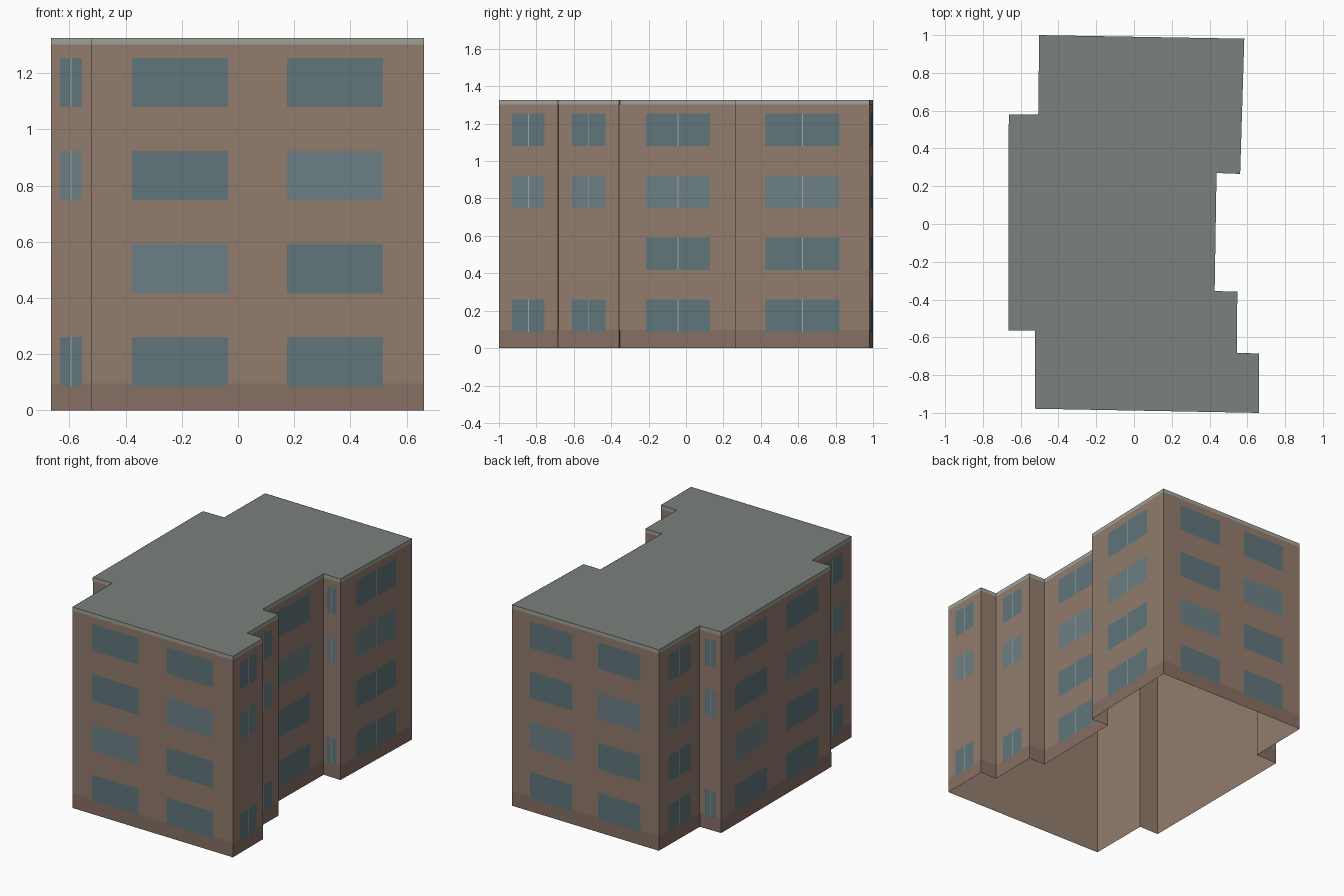
import bpy
from mathutils import Vector

if "Cube" in bpy.data.objects:
    bpy.data.objects.remove(bpy.data.objects["Cube"])

H = 1.326            # total height
FLOOR = H / 4        # storey height

# Footprint, clockwise seen from above
PLAN = [Vector(p) for p in [
    (-0.502, 1.0), (0.584, 0.981), (0.562, 0.265), (0.437, 0.27),
    (0.427, -0.355), (0.547, -0.358), (0.545, -0.683), (0.663, -0.685),
    (0.663, -1.0), (-0.524, -0.978), (-0.524, -0.565), (-0.665, -0.565),
    (-0.663, 0.58), (-0.507, 0.581)]]
EDGES = list(zip(PLAN, PLAN[1:] + PLAN[:1]))


def material(name, rgb):
    lin = [((c / 255 + 0.055) / 1.055) ** 2.4 for c in rgb]
    m = bpy.data.materials.new(name)
    m.diffuse_color = (*lin, 1)
    m.use_nodes = True
    m.node_tree.nodes["Principled BSDF"].inputs["Base Color"].default_value = m.diffuse_color
    return m


def add_object(name, faces, mat):
    """One flat-faced object from a list of separate polygons."""
    verts, polys = [], []
    for f in faces:
        polys.append(range(len(verts), len(verts) + len(f)))
        verts += f
    me = bpy.data.meshes.new(name)
    me.from_pydata(verts, [], [list(p) for p in polys])
    me.materials.append(mat)
    bpy.context.collection.objects.link(bpy.data.objects.new(name, me))


def panel(a, b, u0, u1, z0, z1, off=0.0):
    """Upright rectangle on wall a-b between distances u0..u1, facing out."""
    d = (b - a).normalized()
    n = Vector((-d.y, d.x)) * off
    p, q = a + d * u0 + n, a + d * u1 + n
    return [(q.x, q.y, z0), (p.x, p.y, z0), (p.x, p.y, z1), (q.x, q.y, z1)]


def ring(z0, z1, off=0.0):
    return [panel(a, b, 0, (b - a).length, z0, z1, off) for a, b in EDGES]


# Wall shell (open underneath), plinth, roof edge band and roof
add_object("walls", ring(0, H), material("brick", (146, 124, 109)))
add_object("plinth", ring(0, 0.096, 0.001), material("plinth", (134, 110, 99)))
add_object("roof_edge", ring(1.302, H, 0.001), material("edge", (160, 162, 152)))
add_object("roof", [[(p.x, p.y, H) for p in reversed(PLAN)]],
           material("roofing", (122, 129, 125)))

# Windows: two per storey on long walls, one split window on the others
dark, light, bars = [], [], []
for a, b in EDGES:
    length = (b - a).length
    if length < 0.122:
        continue                       # tiny returns stay blank
    cols = 2 if length > 0.9 else 1
    width = length * (0.288 if cols == 2 else 0.55)
    for row in range(4):
        if row == 1 and length < 0.38:
            continue                   # short walls skip the second storey
        z0 = (row + 0.257) * FLOOR
        z1 = z0 + 0.53 * FLOOR
        for col in range(cols):
            mid = length * ((0.268, 0.732)[col] if cols == 2 else 0.5)
            target = light if (row + col) % 3 == 2 else dark
            target.append(panel(a, b, mid - width / 2, mid + width / 2, z0, z1, 0.002))
            if cols == 1:
                bars.append(panel(a, b, mid - 0.002, mid + 0.002, z0, z1, 0.003))

add_object("windows_dark", dark, material("glass_dark", (97, 118, 124)))
add_object("windows_light", light, material("glass_light", (109, 128, 132)))
add_object("window_bars", bars, material("bar", (165, 168, 160)))
